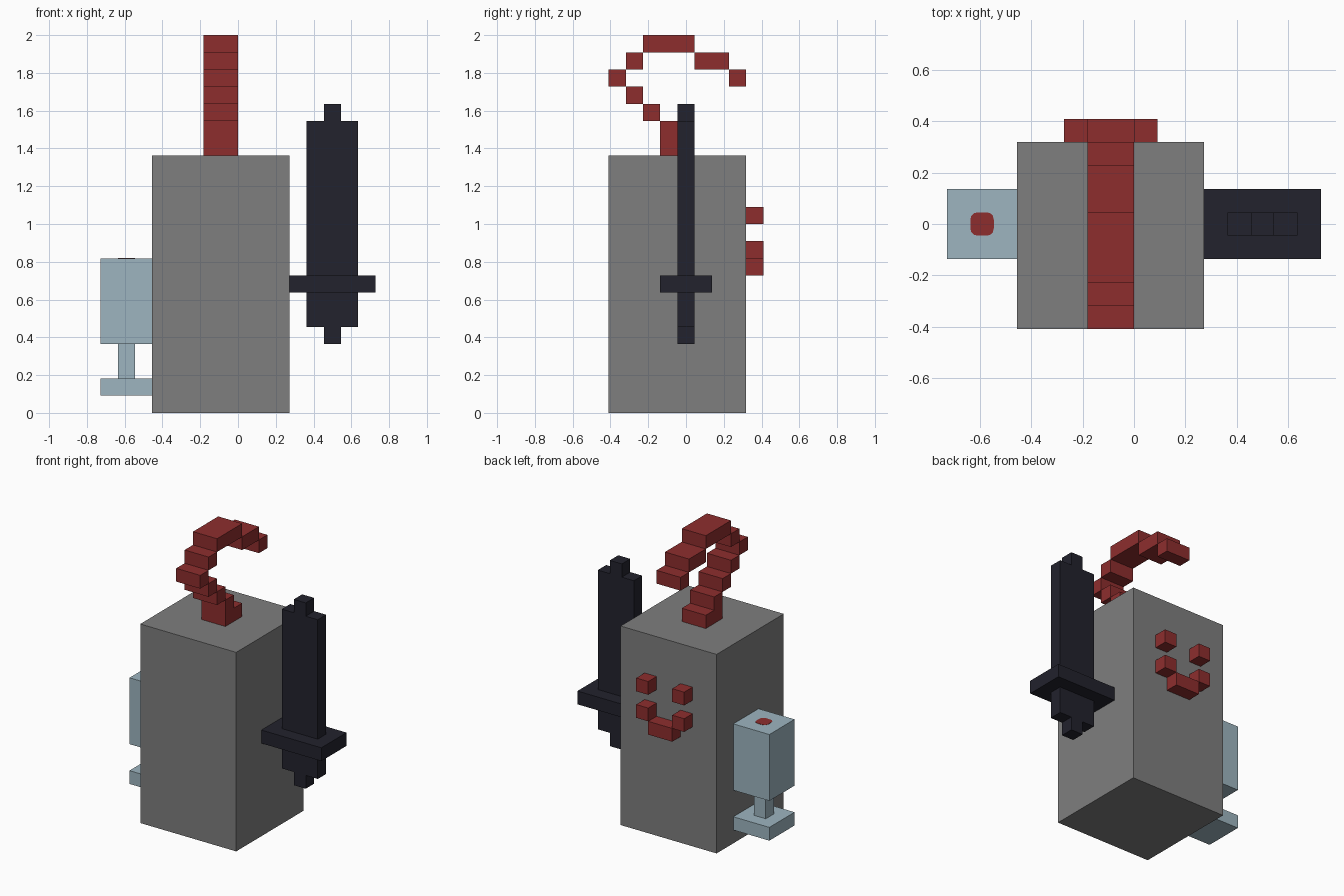
import bpy
import bmesh
from mathutils import Vector

cube = bpy.data.objects.get("Cube")
if cube:
    bpy.data.objects.remove(cube, do_unlink=True)

U = 1 / 11  # size of one block


def material(name, *rgb):
    mat = bpy.data.materials.new(name)
    mat.use_nodes = True
    color = (*rgb, 1)
    mat.diffuse_color = color
    mat.node_tree.nodes["Principled BSDF"].inputs["Base Color"].default_value = color
    return mat


grey = material("stone grey", 0.21, 0.21, 0.21)
red = material("dark red", 0.27, 0.027, 0.027)
blue = material("pale blue", 0.337, 0.462, 0.525)
dark = material("dark navy", 0.016, 0.016, 0.026)


def box(name, mat, x, y, z, rounding=0):
    """Box from ranges in blocks, with optional rounded upright edges."""
    bm = bmesh.new()
    bmesh.ops.create_cube(bm, size=1)
    low, high = (Vector(c) * U for c in zip(x, y, z))
    for v in bm.verts:
        v.co = (low + high) / 2 + v.co * (high - low)
    if rounding:
        upright = [e for e in bm.edges
                   if abs(e.verts[0].co.z - e.verts[1].co.z) > 1e-4]
        bmesh.ops.bevel(bm, geom=upright, offset=rounding * U, segments=3,
                        profile=0.5, affect='EDGES')
    mesh = bpy.data.meshes.new(name)
    bm.to_mesh(mesh)
    bm.free()
    mesh.materials.append(mat)
    obj = bpy.data.objects.new(name, mesh)
    bpy.context.collection.objects.link(obj)
    return obj


# Body
box("body", grey, (-5, 3), (-4.5, 3.5), (0, 15))

# Curled stalk on top: y start, y end, bottom, top
stalk = [(-1.5, .5, 15, 16), (-1.5, -.5, 16, 17), (-2.5, -1.5, 17, 18),
         (-3.5, -2.5, 18, 19), (-4.5, -3.5, 19, 20), (-3.5, -2.5, 20, 21),
         (-2.5, .5, 21, 22), (.5, 2.5, 20, 21), (2.5, 3.5, 19, 20)]
for y0, y1, z0, z1 in stalk:
    box("stalk_block", red, (-2, 0), (y0, y1), (z0, z1))

# Face on the back: eyes, mouth corners and mouth
for side, x in (("right", -3), ("left", 0)):
    box(side + "_eye", red, (x, x + 1), (3.5, 4.5), (11, 12))
    box(side + "_mouth_corner", red, (x, x + 1), (3.5, 4.5), (9, 10))
box("mouth", red, (-2, 0), (3.5, 4.5), (8, 9))

# Sword on the left
thin = (-.5, .5)
box("sword_blade", dark, (4, 7), thin, (8, 17))
box("sword_tip", dark, (5, 6), thin, (17, 18))
box("sword_guard", dark, (3, 8), (-1.5, 1.5), (7, 8))
box("sword_grip", dark, (4, 7), thin, (5, 7))
box("sword_pommel", dark, (5, 6), thin, (4, 5))

# Goblet on the right
box("goblet_bowl", blue, (-8, -5), (-1.5, 1.5), (4, 9))
box("goblet_stem", blue, (-7, -6), thin, (2, 4))
box("goblet_foot", blue, (-8, -5), (-1.5, 1.5), (1, 2))
box("goblet_drink", red, (-7, -6), thin, (8.97, 9.02), rounding=.3)
